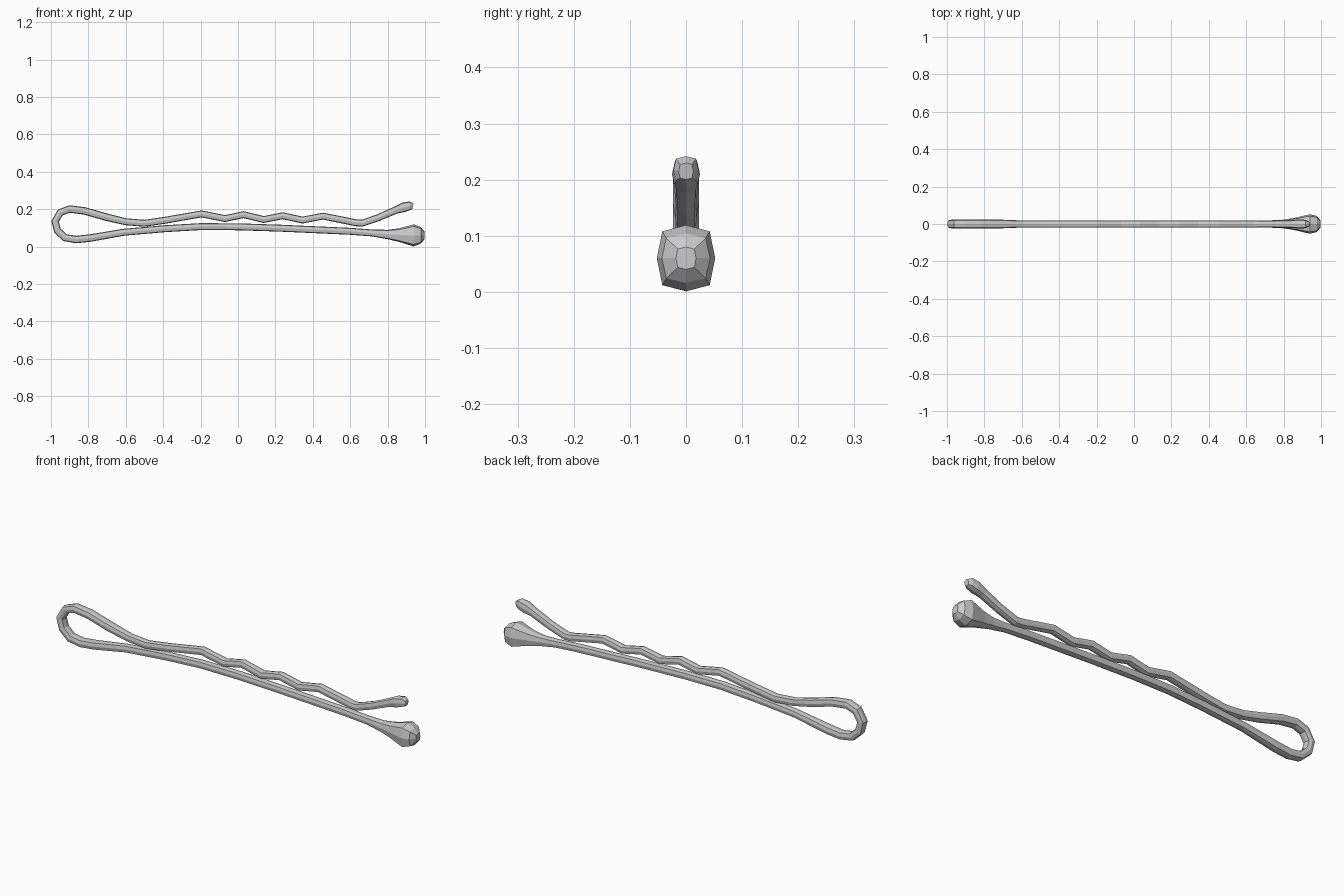
import bpy, bmesh, math
from mathutils import Vector

if "Cube" in bpy.data.objects:
    bpy.data.objects.remove(bpy.data.objects["Cube"])

# Centre line in the xz plane, from the upper tip round the loop to the lower ball
upper = [(.935, .215), (.918, .218), (.885, .21), (.845, .196), (.75, .155), (.665, .126), (.635, .127),
         (.455, .163), (.345, .142), (.24, .165), (.137, .145), (.03, .171),
         (-.07, .15), (-.195, .175), (-.39, .141), (-.5, .125), (-.6, .133), (-.705, .158)]
loop = [(-.82, .191), (-.9, .201), (-.95, .183), (-.978, .135), (-.965, .085),
        (-.925, .048), (-.865, .038), (-.79, .046)]
lower = [(-.61, .077), (-.39, .096), (-.2, .107), (0, .106), (.22, .099),
         (.6, .082), (.72, .073), (.8, .065), (.86, .062), (.94, .06), (.978, .06), (.998, .06)]
path = [Vector((x, 0, z)) for x, z in upper + loop + lower]

# Half sizes (across y, in plane): default wire, wider loop, swollen ends
size = [(.019, .0185)] * len(path)
first = len(upper)
for i in range(first - 1, first + len(loop)):
    size[i] = (.023, .02)
size[:4] = [(.013, .015), (.022, .024), (.025, .026), (.021, .02)]
size[-5:] = [(.023, .025), (.033, .036), (.052, .059), (.043, .044), (.018, .02)]

# Sweep a squarish eight-sided section along the path
bm = bmesh.new()
rings = []
for i, p in enumerate(path):
    a = (p - path[max(i - 1, 0)]).normalized()
    b = (path[min(i + 1, len(path) - 1)] - p).normalized()
    t = (a + b).normalized()
    n = Vector((-t.z, 0, t.x))
    ry, rn = size[i]
    ring = []
    for k in range(8):
        ang = k * math.pi / 4
        f = 1.15 if k % 2 else 1.0
        ring.append(bm.verts.new(p + Vector((0, ry * f * math.cos(ang), 0)) + n * rn * f * math.sin(ang)))
    rings.append(ring)
for r, s in zip(rings, rings[1:]):
    for k in range(8):
        bm.faces.new((r[k], r[(k + 1) % 8], s[(k + 1) % 8], s[k]))
bm.faces.new(rings[0])
bm.faces.new(rings[-1])
bmesh.ops.recalc_face_normals(bm, faces=bm.faces)

# Hair pin object
mesh = bpy.data.meshes.new("hair_pin")
bm.to_mesh(mesh)
bm.free()
pin = bpy.data.objects.new("hair_pin", mesh)
bpy.context.collection.objects.link(pin)
